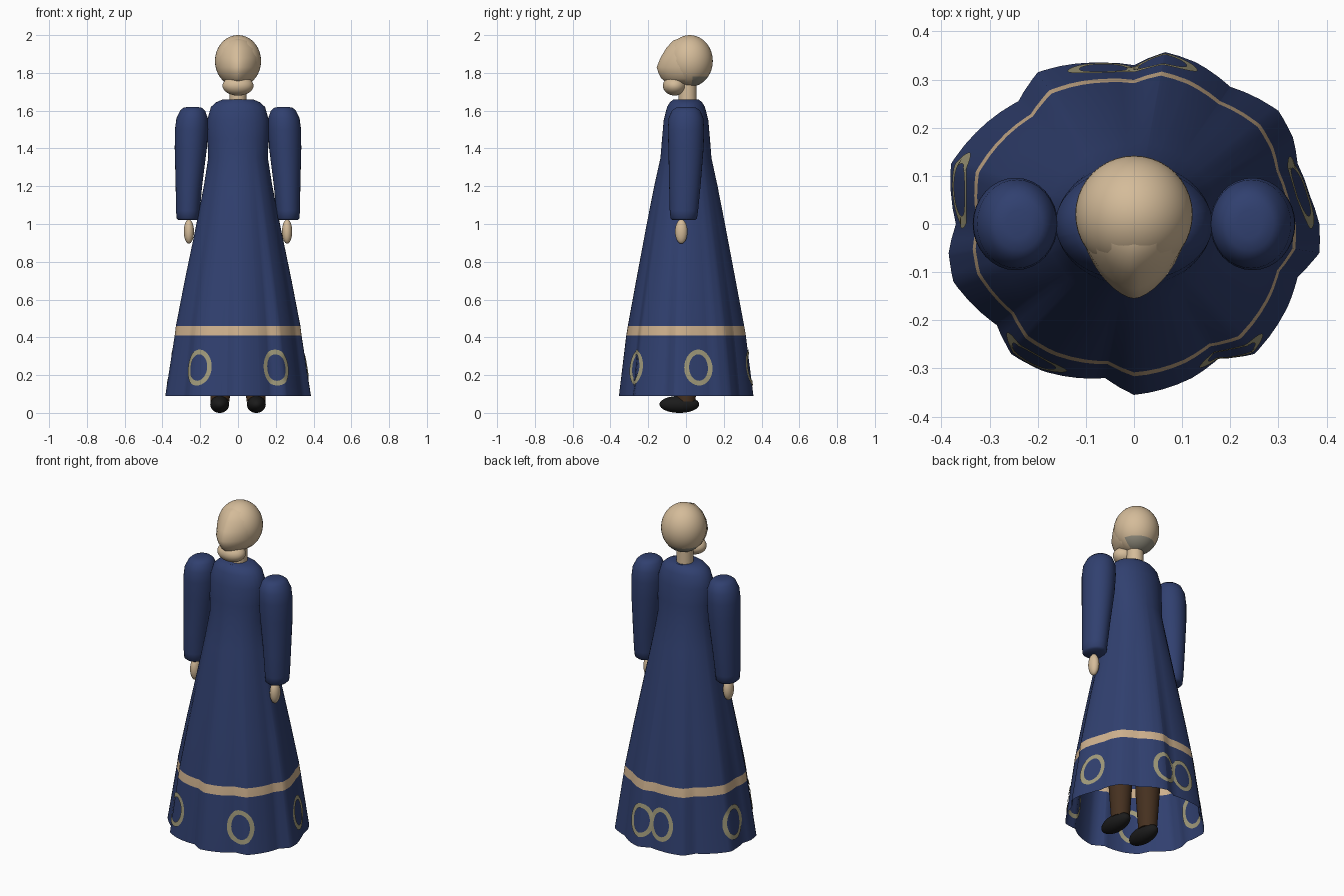
import bpy, bmesh, math
from math import sin, cos, pi, radians, copysign

cube = bpy.data.objects.get("Cube")
if cube:
    bpy.data.objects.remove(cube, do_unlink=True)


def material(name, r, g, b):
    m = bpy.data.materials.new(name)
    m.use_nodes = True
    m.diffuse_color = (r, g, b, 1)
    node = m.node_tree.nodes["Principled BSDF"]
    node.inputs["Base Color"].default_value = (r, g, b, 1)
    node.inputs["Roughness"].default_value = 0.8
    return m


BLUE = material("navy cloth", .03, .051, .16)
TAN = material("tan trim", .62, .44, .27)
OLIVE = material("olive embroidery", .36, .33, .2)
SKIN = material("skin", .66, .5, .32)
GREY = material("grey hair", .3, .28, .22)
BROWN = material("brown stocking", .06, .03, .014)
BLACK = material("black shoe", .011, .011, .011)


def finish(name, bm, mats, angle=50):
    bmesh.ops.recalc_face_normals(bm, faces=bm.faces)
    mesh = bpy.data.meshes.new(name)
    bm.to_mesh(mesh)
    bm.free()
    for m in mats:
        mesh.materials.append(m)
    ob = bpy.data.objects.new(name, mesh)
    bpy.context.collection.objects.link(ob)
    bpy.ops.object.select_all(action='DESELECT')
    ob.select_set(True)
    bpy.context.view_layer.objects.active = ob
    bpy.ops.object.shade_smooth_by_angle(angle=radians(angle))
    return ob


def skin_rings(bm, rings, bottom=True, top=True):
    """Joins closed rings of points with quads and optional end caps."""
    rows = [[bm.verts.new(p) for p in ring] for ring in rings]
    n = len(rows[0])
    for a, b in zip(rows, rows[1:]):
        for i in range(n):
            j = (i + 1) % n
            bm.faces.new((a[i], a[j], b[j], b[i]))
    if bottom:
        bm.faces.new(rows[0])
    if top:
        bm.faces.new(rows[-1])


def loft(name, sections, mat, n=32):
    """Sections are (z, centre x, centre y, half width, half depth)."""
    bm = bmesh.new()
    skin_rings(bm, [[(cx + rx * cos(2 * pi * i / n), cy + ry * sin(2 * pi * i / n), z)
                     for i in range(n)] for z, cx, cy, rx, ry in sections])
    return finish(name, bm, [mat])


def ellipsoid(name, centre, size, mats, rule=None):
    bm = bmesh.new()
    bmesh.ops.create_uvsphere(bm, u_segments=40, v_segments=24, radius=1)
    for v in bm.verts:
        v.co = [c + s * k for c, s, k in zip(centre, size, v.co)]
    if rule:
        for f in bm.faces:
            f.material_index = rule(f.calc_center_median())
    return finish(name, bm, mats, 180)


# Gown shape: pleated hem (hundredths) blended into an elliptical bodice
HEM = [(38.5, 0), (36.5, 6), (34, 12.5), (33, 18), (30, 23.5), (20, 28.5), (13, 33.5),
       (6.5, 35.7), (0, 33), (-7, 33.5), (-20, 31.5), (-24, 25.5), (-38, 12.5), (-37, 0),
       (-38.5, -6), (-37.5, -12), (-28.5, -21), (-25.5, -27), (-19, -30.5), (-6, -32),
       (0, -35.5), (12, -32), (17.5, -28), (25, -27), (32, -17), (34, -11), (38.5, -6)]
POLAR = [(math.atan2(y, x) % (2 * pi), math.hypot(x, y) / 100) for x, y in HEM]
POLAR.append((2 * pi, POLAR[0][1]))
PROFILE = [(.09, .385, .35), (.41, .336, .313), (.46, .33, .305), (.7, .284, .262),
           (1, .222, .207), (1.2, .182, .168), (1.35, .158, .135), (1.45, .162, .127),
           (1.55, .163, .118), (1.62, .143, .1), (1.645, .115, .085), (1.66, .08, .065)]


def lerp_table(table, key, column):
    for lo, hi in zip(table, table[1:]):
        if key <= hi[0]:
            t = (key - lo[0]) / (hi[0] - lo[0])
            return lo[column] + t * (hi[column] - lo[column])
    return table[-1][column]


def ellipse_radius(a, rx, ry):
    return rx * ry / math.hypot(ry * cos(a), rx * sin(a))


def gown_point(a, z, offset=0):
    a %= 2 * pi
    wave = lerp_table(POLAR, a, 1) / ellipse_radius(a, *PROFILE[0][1:])
    fade = max(0, min(1, (1.4 - z) / 1.3))
    r = ellipse_radius(a, lerp_table(PROFILE, z, 1), lerp_table(PROFILE, z, 2))
    r = r * (1 + (wave - 1) * fade) + offset
    return (r * cos(a), r * sin(a), z)


# Gown, open at the hem, with a coloured band
bm = bmesh.new()
angles = sorted({round(2 * pi * i / 72, 4) for i in range(72)} | {round(p[0], 4) for p in POLAR[:-1]})
skin_rings(bm, [[gown_point(a, p[0]) for a in angles] for p in PROFILE], bottom=False)
for f in bm.faces:
    f.material_index = int(.41 < f.calc_center_median().z < .46)
finish("gown", bm, [BLUE, TAN], 35)

# Embroidered hoops, following the cloth inside and out
bm = bmesh.new()
STEPS = 48
for azimuth in (11, 80, 101, 169, 233, 307):
    for offset in (-.005, .005):
        loops = []
        for w, h in ((.074, .095), (.05, .07)):
            loops.append([bm.verts.new(gown_point(
                radians(azimuth) + w * cos(2 * pi * i / STEPS) / .34,
                .24 + h * sin(2 * pi * i / STEPS), offset)) for i in range(STEPS)])
        for i in range(STEPS):
            j = (i + 1) % STEPS
            bm.faces.new((loops[0][i], loops[0][j], loops[1][j], loops[1][i]))
finish("hem_hoops", bm, [OLIVE])

# Limbs, one of each per side
for side, s in (("left", 1), ("right", -1)):
    loft(side + "_sleeve", [(z, s * x, y, rx, ry) for z, x, y, rx, ry in (
        (1.02, .264, -.012, .05, .058), (1.03, .265, -.012, .06, .07),
        (1.07, .265, -.011, .063, .075), (1.2, .26, -.006, .07, .083),
        (1.4, .25, 0, .085, .093), (1.5, .246, 0, .088, .096), (1.56, .243, 0, .083, .092),
        (1.6, .24, 0, .066, .075), (1.615, .24, 0, .05, .055), (1.62, .24, 0, .025, .03))], BLUE)
    ellipsoid(side + "_hand", (s * .26, -.025, .96), (.027, .033, .064), [SKIN])
    loft(side + "_leg", [(.06, s * .095, 0, .05, .05), (.3, s * .095, 0, .066, .066),
                         (.8, s * .095, 0, .07, .07)], BROWN)
    ellipsoid(side + "_shoe", (s * .097, -.035, .045), (.05, .105, .045), [BLACK])

# Neck, skull with grey hair at the nape, and chin
loft("neck", [(1.6, 0, .008, .046, .048), (1.79, 0, .008, .044, .046)], SKIN)
ellipsoid("skull", (0, .02, 1.863), (.122, .122, .137), [SKIN, GREY],
          lambda c: int(c.z < 1.785 and c.y > .03))
ellipsoid("chin", (0, -.06, 1.732), (.082, .062, .052), [SKIN])

# Face, drawn to a point at the nose
bm = bmesh.new()
rings = []
for z, rx, front in ((1.745, .06, .1), (1.77, .088, .13), (1.8, .104, .146), (1.83, .112, .155),
                     (1.88, .114, .135), (1.93, .1, .105), (1.97, .065, .07), (1.985, .03, .03)):
    ring = []
    for i in range(40):
        c, q = cos(2 * pi * i / 40), sin(2 * pi * i / 40)
        e = 1.25 if q < 0 else 1
        ring.append((rx * copysign(abs(c) ** e, c),
                     -front * abs(q) ** e if q < 0 else .05 * q, z))
    rings.append(ring)
skin_rings(bm, rings)
finish("face", bm, [SKIN], 60)
